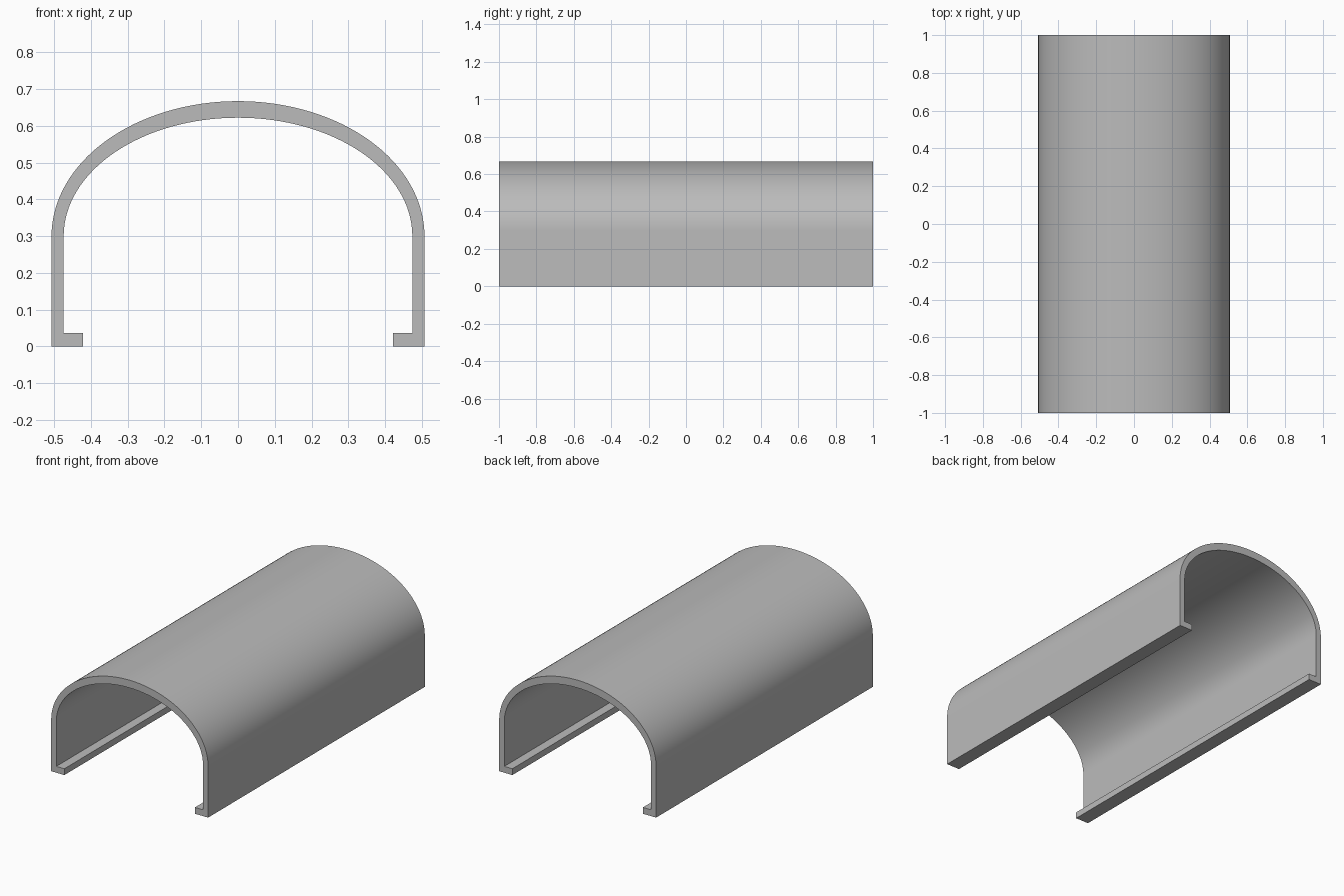
import bpy, bmesh, math

cube = bpy.data.objects.get("Cube")
if cube:
    bpy.data.objects.remove(cube, do_unlink=True)

mat = bpy.data.materials.new("plain_grey")
mat.use_nodes = True
grey = (0.5, 0.5, 0.5, 1)
mat.diffuse_color = grey
mat.node_tree.nodes["Principled BSDF"].inputs["Base Color"].default_value = grey

LENGTH = 2.0
SPRING = 0.30     # height where the walls turn into the arch
SEGMENTS = 64


def arch(half_width, top):
    """Half-ellipse from the right wall over to the left wall."""
    return [(half_width * math.cos(a), SPRING + (top - SPRING) * math.sin(a))
            for a in (math.pi * i / SEGMENTS for i in range(SEGMENTS + 1))]


def strip(bm, outer, inner):
    """Closed end face between two matching paths."""
    for i in range(len(outer) - 1):
        bm.faces.new((outer[i], outer[i + 1], inner[i + 1], inner[i]))


# Cross-section: arched shell, straight walls and inward foot lips
outer_path = [(0.507, 0)] + arch(0.507, 0.667) + [(-0.507, 0)]
inner_path = [(0.474, 0.037)] + arch(0.474, 0.622) + [(-0.474, 0.037)]
lip = [(0.422, 0), (0.422, 0.037)]

bm = bmesh.new()
place = lambda pts: [bm.verts.new((x, -LENGTH / 2, z)) for x, z in pts]
outer, inner = place(outer_path), place(inner_path)
strip(bm, outer, inner)
for side, end in ((1, 0), (-1, -1)):
    low, high = place([(side * x, z) for x, z in lip])
    bm.faces.new((outer[end], inner[end], high, low))

# Extrude the section along the length
result = bmesh.ops.extrude_face_region(bm, geom=bm.faces[:], use_keep_orig=True)
moved = [g for g in result["geom"] if isinstance(g, bmesh.types.BMVert)]
bmesh.ops.translate(bm, verts=moved, vec=(0, LENGTH, 0))
bmesh.ops.recalc_face_normals(bm, faces=bm.faces[:])

mesh = bpy.data.meshes.new("arched_cover")
bm.to_mesh(mesh)
bm.free()
mesh.materials.append(mat)
cover = bpy.data.objects.new("arched_cover", mesh)
bpy.context.collection.objects.link(cover)

bpy.ops.object.select_all(action="DESELECT")
cover.select_set(True)
bpy.context.view_layer.objects.active = cover
bpy.ops.object.shade_smooth_by_angle(angle=math.radians(30))
